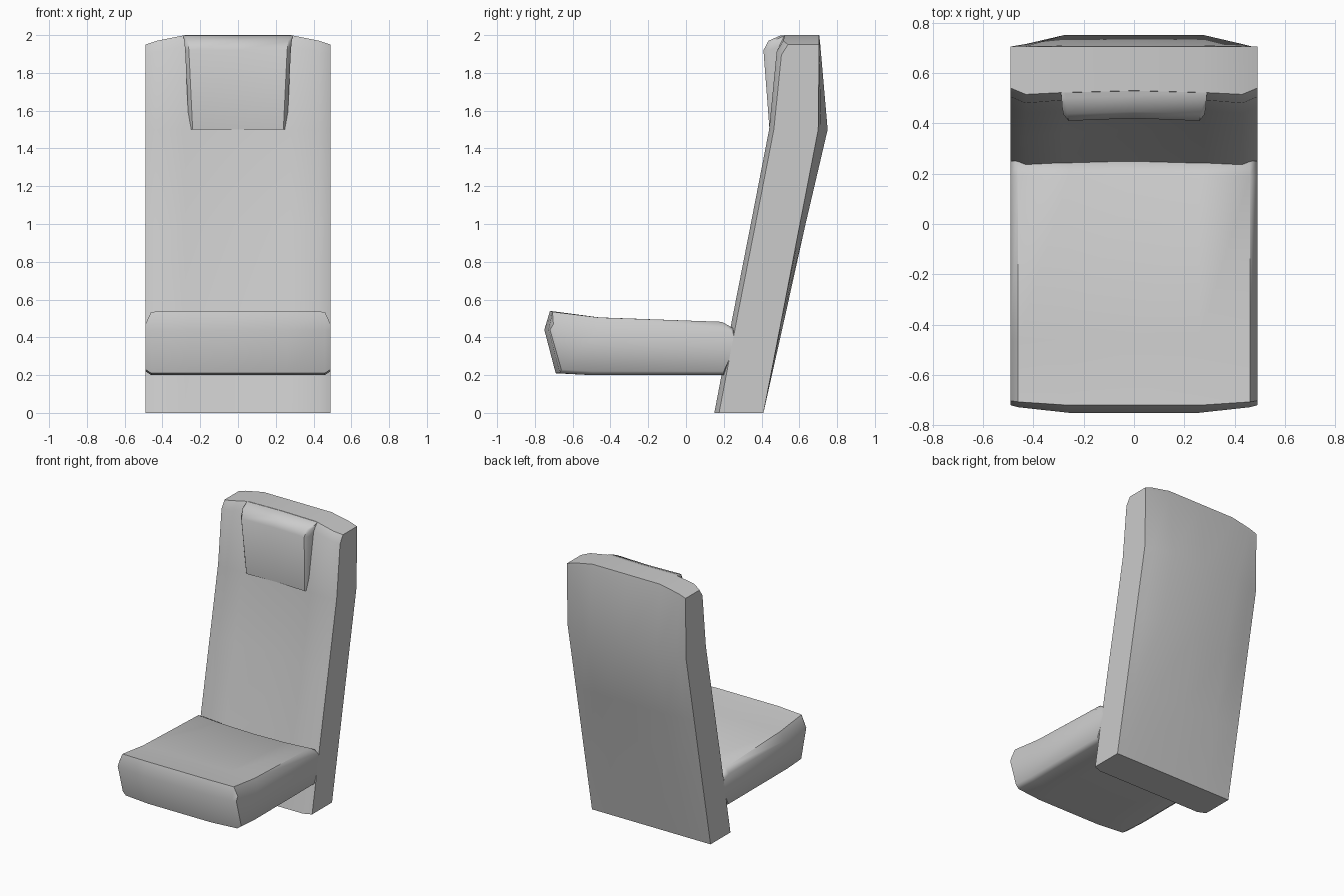
import bpy, bmesh, math

if "Cube" in bpy.data.objects:
    bpy.data.objects.remove(bpy.data.objects["Cube"])


def loft(name, rings, strip_caps=False, angle=48):
    """Skin a list of equal-length rings; caps are n-gons or front-to-back strips."""
    bm = bmesh.new()
    vs = [[bm.verts.new(p) for p in r] for r in rings]
    n = len(vs[0])
    for a, b in zip(vs, vs[1:]):
        for i in range(n):
            j = (i + 1) % n
            bm.faces.new((a[i], a[j], b[j], b[i]))
    for r in (vs[0], vs[-1]):
        if strip_caps:
            for i in range(n // 2 - 1):
                bm.faces.new((r[i], r[i + 1], r[n - 2 - i], r[n - 1 - i]))
        else:
            bm.faces.new(r)
    bmesh.ops.recalc_face_normals(bm, faces=bm.faces)
    me = bpy.data.meshes.new(name)
    bm.to_mesh(me)
    bm.free()
    ob = bpy.data.objects.new(name, me)
    bpy.context.collection.objects.link(ob)
    bpy.ops.object.select_all(action='DESELECT')
    ob.select_set(True)
    bpy.context.view_layer.objects.active = ob
    bpy.ops.object.shade_smooth_by_angle(angle=math.radians(angle))
    return ob


def mirrored(half):
    """Half row from x=0 outward -> full row from -x to +x."""
    return [(-x, y, z) for x, y, z in half[:0:-1]] + half


# Backrest: leaning slab with side bolsters, hollow centre and bowed back
XS = (0, 0.28, 0.43, 0.49)


def back_ring(z, front, back, hollow, bulge, drop=0.0, front_drop=0.0):
    f_off = (hollow, hollow * 0.5, 0, 0.025)
    b_off = (bulge, bulge, bulge * 0.3, 0)
    z_off = (0, 0, 0.6 * drop, drop)
    f = mirrored([(x, front + o, z - d - front_drop) for x, o, d in zip(XS, f_off, z_off)])
    b = mirrored([(x, back + o, z - d) for x, o, d in zip(XS, b_off, z_off)])
    return f + b[::-1]


loft("backrest", [
    back_ring(0.0, 0.15, 0.41, 0.0, 0.0),
    back_ring(0.5, 0.245, 0.507, 0.02, 0.015),
    back_ring(1.0, 0.343, 0.603, 0.035, 0.03),
    back_ring(1.5, 0.44, 0.70, 0.02, 0.05),
    back_ring(1.97, 0.48, 0.705, 0.025, 0.004, 0.045, 0.03),
    back_ring(2.0, 0.515, 0.705, 0.015, 0.0, 0.05),
], strip_caps=True)


# Headrest: wedge pad growing out of the upper backrest
def head_ring(z, w, front, back):
    f = mirrored([(0, front + 0.01, z), (w - 0.02, front, z), (w, front + 0.025, z)])
    return f + [(w, back, z), (-w, back, z)]


loft("headrest", [
    head_ring(1.5, 0.26, 0.442, 0.60),
    head_ring(1.92, 0.28, 0.41, 0.62),
    head_ring(1.97, 0.285, 0.437, 0.64),
    head_ring(1.998, 0.29, 0.50, 0.66),
])


# Seat cushion: side profile stationed across x, dished toward the back
def seat_ring(x, front, top, bottom, dip):
    return [(x, y, z) for y, z in (
        (-0.75 + front, 0.44), (-0.72 + front * 0.6, 0.54 - top),
        (-0.46, 0.51 - top - dip * 0.3), (0.19, 0.485 - top * 0.6 - dip),
        (0.25, 0.45 - top * 0.4 - dip), (0.26, 0.35), (0.20, 0.20 + bottom),
        (-0.50, 0.20 + bottom), (-0.69 + front, 0.21 + bottom))]


half = [(0, 0, 0, 0, 0.02), (0.26, 0, 0, 0, 0.015),
        (0.46, 0.022, 0.005, 0, 0), (0.49, 0.03, 0.07, 0.02, 0)]
stations = [(-h[0],) + h[1:] for h in half[:0:-1]] + half
loft("seat_cushion", [seat_ring(*s) for s in stations], angle=60)
